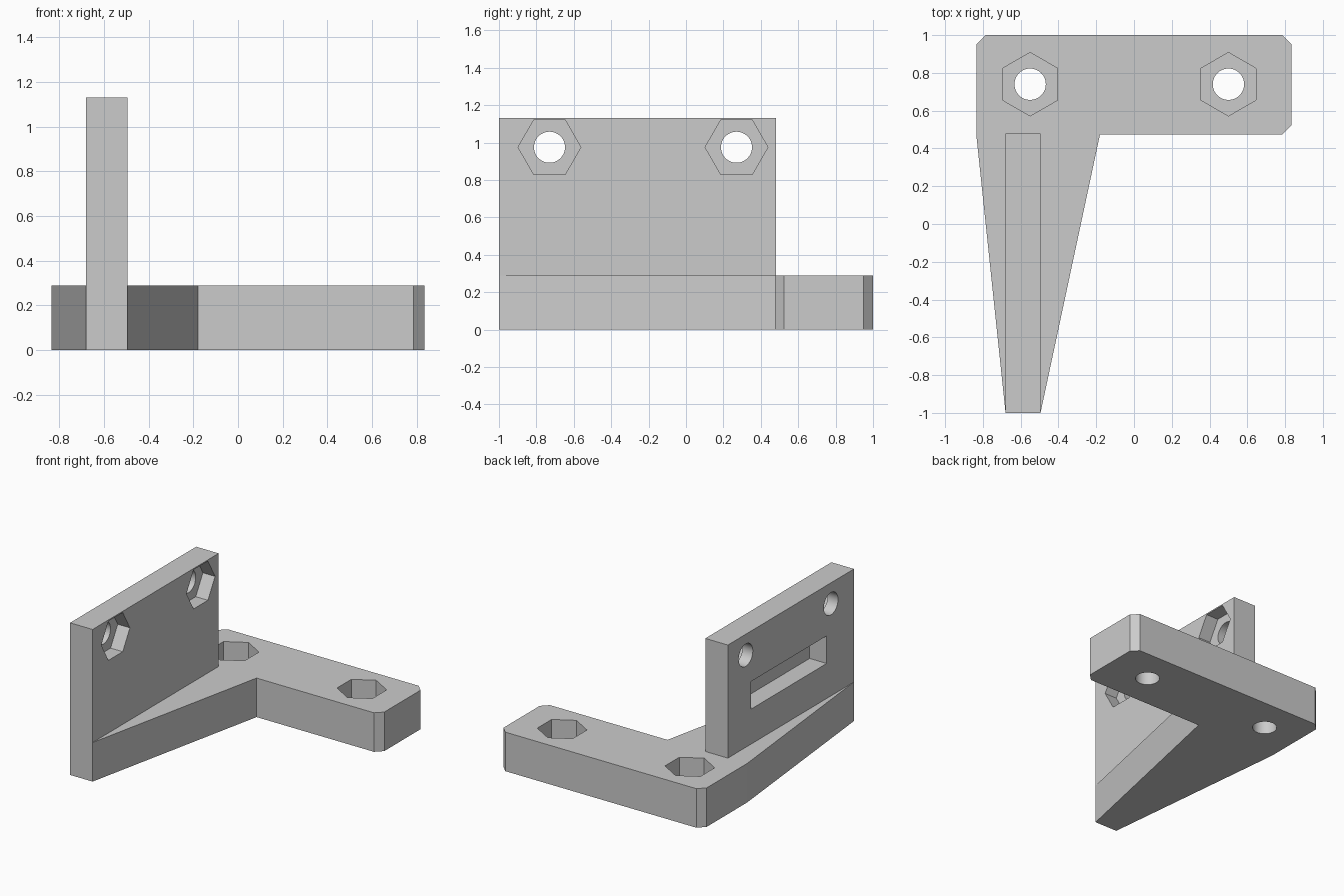
import bpy
import bmesh
from math import pi
from mathutils import Matrix, Vector

if "Cube" in bpy.data.objects:
    bpy.data.objects.remove(bpy.data.objects["Cube"], do_unlink=True)

BASE_H, WALL_TOP = 0.29, 1.13
WALL_L, WALL_R = -0.68, -0.495
NUT_R, HOLE_R = 0.168, 0.083

grey = bpy.data.materials.new("plain_grey")
grey.use_nodes = True
colour = (0.6, 0.6, 0.6, 1)
grey.diffuse_color = colour
grey.node_tree.nodes["Principled BSDF"].inputs["Base Color"].default_value = colour


def make_object(name, bm):
    bmesh.ops.recalc_face_normals(bm, faces=bm.faces)
    mesh = bpy.data.meshes.new(name)
    bm.to_mesh(mesh)
    bm.free()
    mesh.materials.append(grey)
    obj = bpy.data.objects.new(name, mesh)
    bpy.context.collection.objects.link(obj)
    return obj


def box(name, low, high):
    low, high = Vector(low), Vector(high)
    bm = bmesh.new()
    bmesh.ops.create_cube(bm, size=1)
    bmesh.ops.scale(bm, vec=high - low, verts=bm.verts)
    bmesh.ops.translate(bm, vec=(low + high) / 2, verts=bm.verts)
    return make_object(name, bm)


def prism(name, sides, radius, depth, place, axis):
    """Cylinder or hexagon with a corner along y, centred on place."""
    bm = bmesh.new()
    bmesh.ops.create_cone(bm, cap_ends=True, segments=sides, radius1=radius,
                          radius2=radius, depth=depth)
    if axis == "X":
        bmesh.ops.rotate(bm, verts=bm.verts, matrix=Matrix.Rotation(pi / 2, 3, "Y"))
    # Turn until the first corner points along y
    corner = bm.verts[:][0].co.copy()
    corner[0 if axis == "X" else 2] = 0
    turn = corner.rotation_difference(Vector((0, 1, 0))).to_matrix()
    bmesh.ops.rotate(bm, verts=bm.verts, matrix=turn)
    bmesh.ops.translate(bm, vec=place, verts=bm.verts)
    return make_object(name, bm)


def combine(target, tool, operation):
    mod = target.modifiers.new("combine", "BOOLEAN")
    mod.operation = operation
    mod.solver = "EXACT"
    mod.object = tool
    bpy.context.view_layer.objects.active = target
    bpy.ops.object.modifier_apply(modifier=mod.name)
    bpy.data.objects.remove(tool, do_unlink=True)


# Base plate: chamfered crossbar with a tapering leg
outline = [(-0.835, 0.95), (-0.785, 1), (0.785, 1), (0.835, 0.95), (0.835, 0.525),
           (0.785, 0.475), (-0.18, 0.475), (WALL_R, -1), (WALL_L, -1), (-0.835, 0.475)]
bm = bmesh.new()
face = bm.faces.new([bm.verts.new((x, y, 0)) for x, y in outline])
top = bmesh.ops.extrude_face_region(bm, geom=[face])["geom"]
bmesh.ops.translate(bm, vec=(0, 0, BASE_H),
                    verts=[v for v in top if isinstance(v, bmesh.types.BMVert)])
bracket = make_object("mounting_bracket", bm)

# Upright wall along the leg
wall = box("upright_wall", (WALL_L, -1, 0.1), (WALL_R, 0.48, WALL_TOP))
combine(bracket, wall, "UNION")

# Nut pockets and bolt holes in the base
for x in (-0.55, 0.5):
    for sides, radius, floor in ((6, NUT_R, 0.145), (48, HOLE_R, -0.1)):
        tool = prism("base_cutter", sides, radius, 0.5, (x, 0.74, floor + 0.25), "Z")
        combine(bracket, tool, "DIFFERENCE")

# Nut pockets and bolt holes in the wall
for y in (-0.73, 0.27):
    for sides, radius, floor in ((6, NUT_R, WALL_R - 0.1), (48, HOLE_R, WALL_L - 0.1)):
        tool = prism("wall_cutter", sides, radius, 0.5, (floor + 0.25, y, 0.975), "X")
        combine(bracket, tool, "DIFFERENCE")

# Blind slot in the outer side of the wall
slot = box("slot_cutter", (WALL_L - 0.1, -0.68, 0.55), (WALL_L + 0.14, 0.21, 0.755))
combine(bracket, slot, "DIFFERENCE")

# Smooth bores, crisp edges
bpy.ops.object.select_all(action="DESELECT")
bracket.select_set(True)
bpy.context.view_layer.objects.active = bracket
bpy.ops.object.shade_smooth_by_angle(angle=pi / 9)
for poly in bracket.data.polygons:
    if poly.area > 0.02:
        poly.use_smooth = False
